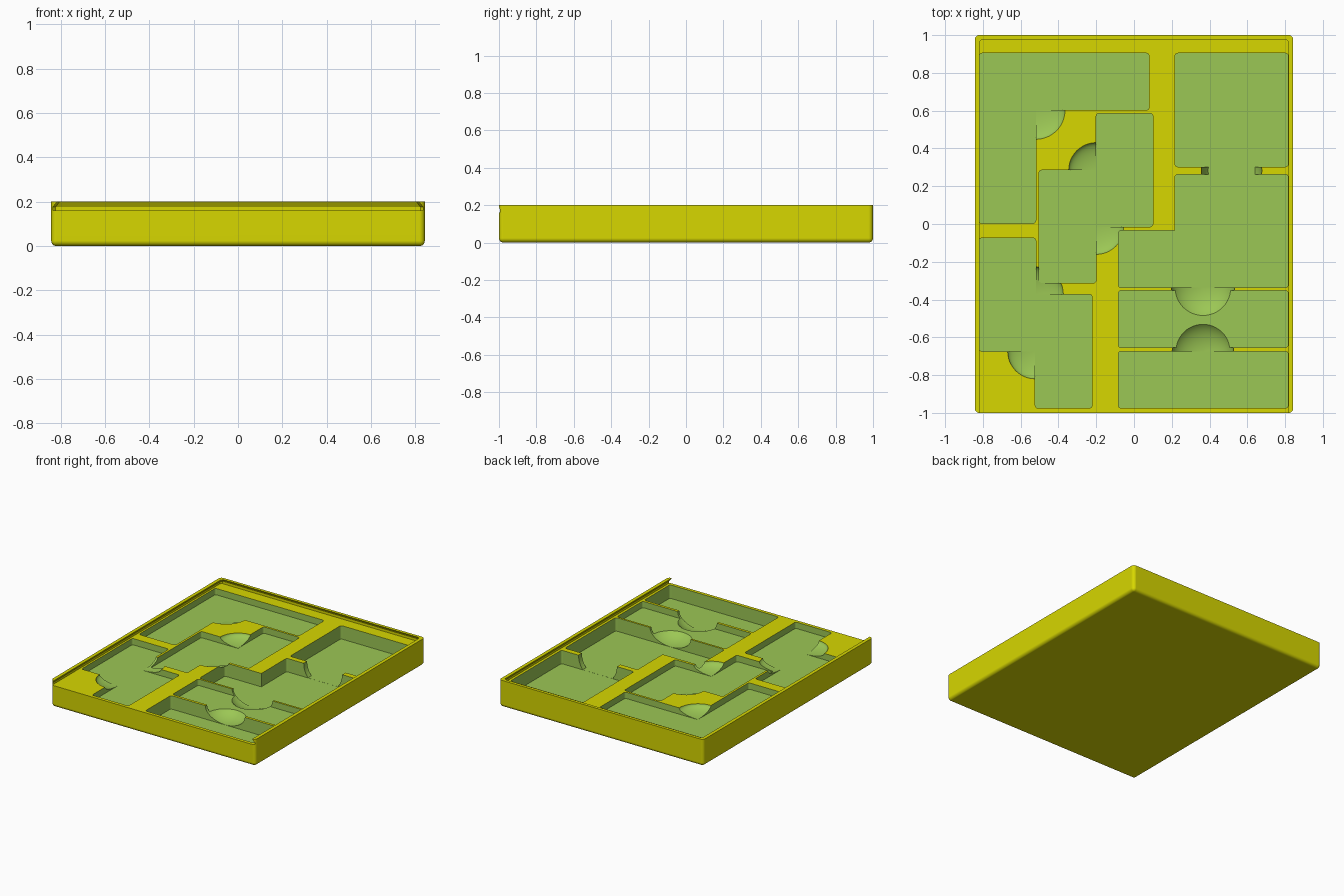
import bpy, bmesh, math
from mathutils import Matrix

if "Cube" in bpy.data.objects:
    bpy.data.objects.remove(bpy.data.objects["Cube"])

DECK = 0.16                  # height of the dividers
SHALLOW, DEEP = 0.113, 0.06  # pocket floors


def material(name, rgb):
    m = bpy.data.materials.new(name)
    m.diffuse_color = (*rgb, 1)
    m.use_nodes = True
    m.node_tree.nodes["Principled BSDF"].inputs["Base Color"].default_value = m.diffuse_color
    return m


MATS = [material("yellow", (0.68, 0.68, 0.0)),
        material("leaf_green", (0.33, 0.57, 0.09))]


def finish(bm, name, index):
    bmesh.ops.recalc_face_normals(bm, faces=bm.faces)
    for f in bm.faces:
        f.material_index = index
    me = bpy.data.meshes.new(name)
    bm.to_mesh(me)
    bm.free()
    ob = bpy.data.objects.new(name, me)
    bpy.context.collection.objects.link(ob)
    for m in MATS:
        me.materials.append(m)
    return ob


def cut(body, cutter):
    cutter.hide_render = True
    mod = body.modifiers.new("cut", 'BOOLEAN')
    mod.operation = 'DIFFERENCE'
    mod.solver = 'EXACT'
    mod.object = cutter
    bpy.context.view_layer.objects.active = body
    bpy.ops.object.modifier_apply(modifier=mod.name)
    bpy.data.objects.remove(cutter)


def pocket(points, floor):
    """Prism with rounded convex corners."""
    bm = bmesh.new()
    face = bm.faces.new([bm.verts.new((x, y, floor)) for x, y in points])
    ext = bmesh.ops.extrude_face_region(bm, geom=[face])
    top = [v for v in ext["geom"] if isinstance(v, bmesh.types.BMVert)]
    bmesh.ops.translate(bm, verts=top, vec=(0, 0, DECK + 0.008 - floor))
    bmesh.ops.recalc_face_normals(bm, faces=bm.faces)
    bm.normal_update()
    corners = [e for e in bm.edges
               if abs(e.verts[0].co.z - e.verts[1].co.z) > 0.01
               and e.calc_face_angle_signed() > 0]
    bmesh.ops.bevel(bm, geom=corners, offset=0.015, segments=4,
                    profile=0.5, affect='EDGES')
    return finish(bm, "pocket_cutter", 1)


def scoop(x, y, r, floor):
    """Flattened ball cutter that just reaches the pocket floor."""
    bm = bmesh.new()
    bmesh.ops.create_uvsphere(bm, u_segments=48, v_segments=32, radius=1)
    squash = (Matrix.Translation((x, y, DECK + 0.0007))
              @ Matrix.Diagonal((r, r, DECK - floor - 0.0005, 1)))
    bmesh.ops.transform(bm, matrix=squash, verts=bm.verts)
    return finish(bm, "scoop_cutter", 1)


def notch(x, y, r, floor):
    """Round ball cutter, flattened at the floor of its pockets."""
    bm = bmesh.new()
    bmesh.ops.create_uvsphere(bm, u_segments=48, v_segments=32, radius=r,
                              matrix=Matrix.Translation((x, y, DECK + 0.0007)))
    res = bmesh.ops.bisect_plane(bm, geom=bm.verts[:] + bm.edges[:] + bm.faces[:],
                                 plane_co=(0, 0, floor + 0.0005),
                                 plane_no=(0, 0, 1), clear_inner=True)
    rim = [e for e in res["geom_cut"] if isinstance(e, bmesh.types.BMEdge)]
    bmesh.ops.edgeloop_fill(bm, edges=rim)
    return finish(bm, "notch_cutter", 1)


# Tray block, rounded on the upright and bottom edges
bm = bmesh.new()
bmesh.ops.create_cube(bm, size=1, matrix=Matrix.Translation((0, 0, 0.1))
                      @ Matrix.Diagonal((1.686, 2, 0.2, 1)))
edges = [e for e in bm.edges if min(v.co.z for v in e.verts) < 0.01]
bmesh.ops.bevel(bm, geom=edges, offset=0.024, segments=6, profile=0.5,
                affect='EDGES')
tray = finish(bm, "tray", 0)

# Undercut channel for a sliding lid, open at the front
bm = bmesh.new()
rings = []
for z, hx, back in ((DECK, 0.835, 0.992), (0.176, 0.835, 0.992),
                    (0.2, 0.817, 0.977), (0.24, 0.817, 0.977)):
    c = 0.012
    rings.append([bm.verts.new((x, y, z)) for x, y in
                  ((-hx, -1.1), (hx, -1.1), (hx, back - c), (hx - c, back),
                   (c - hx, back), (-hx, back - c))])
for a, b in zip(rings, rings[1:]):
    for i in range(6):
        j = (i + 1) % 6
        bm.faces.new((a[i], a[j], b[j], b[i]))
bm.faces.new(rings[0])
bm.faces.new(rings[-1])
cut(tray, finish(bm, "channel_cutter", 0))

# Piece-shaped pockets
POCKETS = [
    # back left corner shape
    ([(-0.82, 0.003), (-0.52, 0.003), (-0.52, 0.603), (0.08, 0.603),
      (0.08, 0.904), (-0.82, 0.904)], SHALLOW),
    # back right square
    ([(0.217, 0.303), (0.816, 0.303), (0.816, 0.904), (0.217, 0.904)], DEEP),
    # centre stepped shape
    ([(-0.503, -0.312), (-0.2, -0.312), (-0.2, -0.015), (0.1, -0.015),
      (0.1, 0.586), (-0.2, 0.586), (-0.2, 0.285), (-0.503, 0.285)], SHALLOW),
    # right stepped shape
    ([(-0.083, -0.337), (0.816, -0.337), (0.816, 0.263), (0.217, 0.263),
      (0.217, -0.035), (-0.083, -0.035)], DEEP),
    # front left stepped shape
    ([(-0.82, -0.674), (-0.523, -0.674), (-0.523, -0.975), (-0.222, -0.975),
      (-0.222, -0.372), (-0.52, -0.372), (-0.52, -0.074), (-0.82, -0.074)],
     SHALLOW),
    # two bars
    ([(-0.083, -0.654), (0.816, -0.654), (0.816, -0.352), (-0.083, -0.352)],
     SHALLOW),
    ([(-0.083, -0.975), (0.816, -0.975), (0.816, -0.674), (-0.083, -0.674)],
     DEEP),
]
for pts, floor in POCKETS:
    cut(tray, pocket(pts, floor))

# Finger scoops
for x, y, r, floor in ((-0.52, 0.603, 0.155, SHALLOW),
                       (-0.2, 0.285, 0.146, SHALLOW),
                       (-0.2, -0.015, 0.146, SHALLOW),
                       (-0.52, -0.372, 0.146, SHALLOW),
                       (-0.523, -0.674, 0.146, SHALLOW),
                       (0.365, -0.337, 0.168, DEEP),
                       (0.365, -0.674, 0.163, DEEP)):
    cut(tray, scoop(x, y, r, floor))
cut(tray, notch(0.517, 0.283, 0.16, DEEP))

# Smooth rounded edges, flat sides
bpy.ops.object.select_all(action='DESELECT')
tray.select_set(True)
bpy.context.view_layer.objects.active = tray
bpy.ops.object.shade_smooth_by_angle(angle=math.radians(30))
weighted = tray.modifiers.new("weighted", 'WEIGHTED_NORMAL')
weighted.keep_sharp = True
